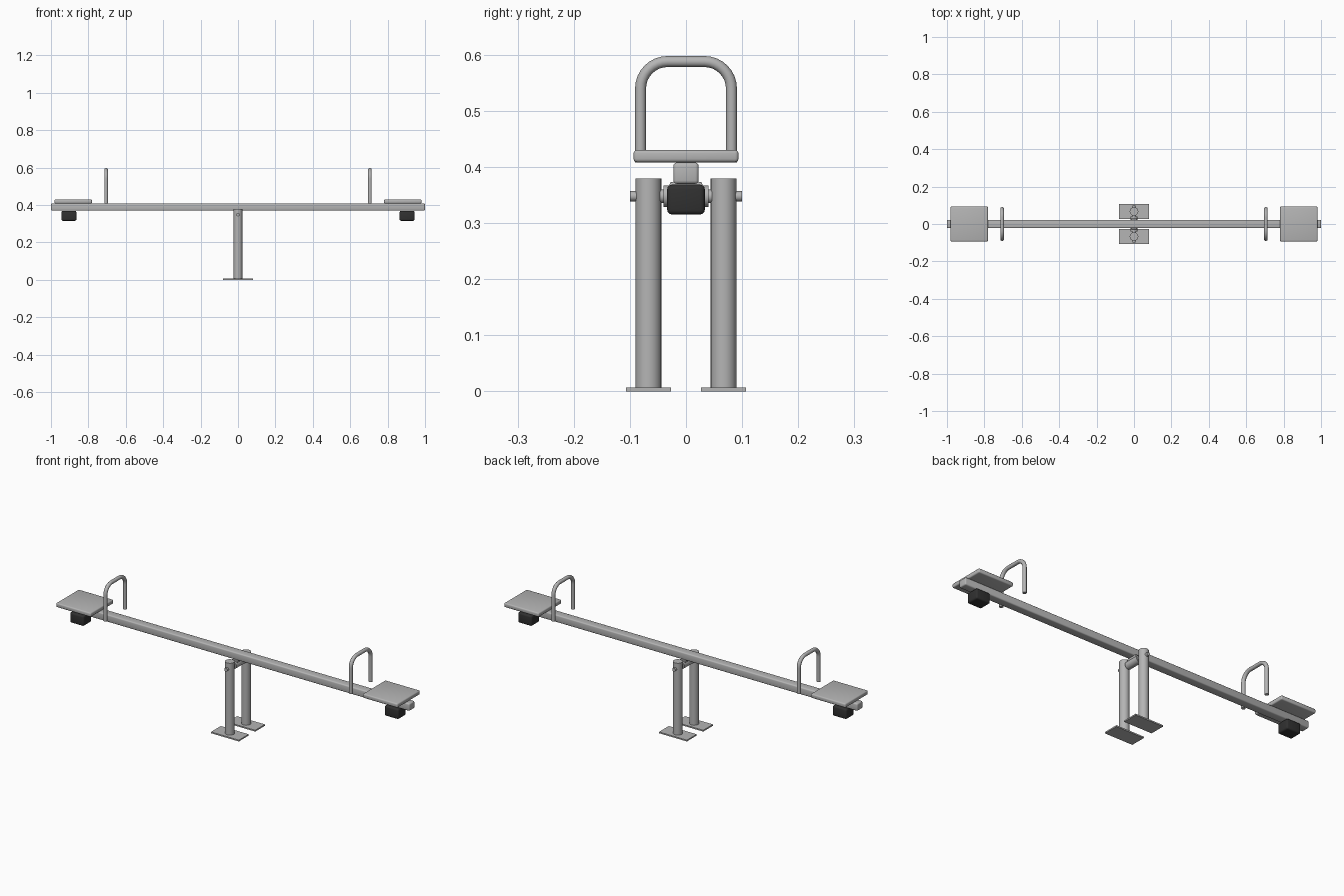
import bpy
import math
from mathutils import Vector

if "Cube" in bpy.data.objects:
    bpy.data.objects.remove(bpy.data.objects["Cube"])


def material(name, rgb, rough):
    m = bpy.data.materials.new(name)
    m.use_nodes = True
    m.diffuse_color = (*rgb, 1)
    bsdf = m.node_tree.nodes["Principled BSDF"]
    bsdf.inputs["Base Color"].default_value = (*rgb, 1)
    bsdf.inputs["Roughness"].default_value = rough
    return m


METAL = material("grey metal", (0.46, 0.46, 0.46), 0.5)
RUBBER = material("black rubber", (0.03, 0.03, 0.03), 0.8)


def finish(name, mat):
    o = bpy.context.object
    o.name = name
    o.data.materials.append(mat)
    bpy.ops.object.shade_smooth_by_angle(angle=math.radians(35))
    return o


def box(name, centre, size, mat=METAL, bevel=0.0, segments=3):
    bpy.ops.mesh.primitive_cube_add(size=1, location=centre)
    bpy.context.object.scale = size
    bpy.ops.object.transform_apply(location=False, rotation=False, scale=True)
    if bevel:
        mod = bpy.context.object.modifiers.new("rounded edges", "BEVEL")
        mod.width = bevel
        mod.segments = segments
        bpy.ops.object.modifier_apply(modifier=mod.name)
    return finish(name, mat)


def rod(name, centre, radius, length, along_y=False, sides=24):
    bpy.ops.mesh.primitive_cylinder_add(
        vertices=sides, radius=radius, depth=length, location=centre,
        rotation=(math.pi / 2 if along_y else 0, 0, 0))
    return finish(name, METAL)


def handle(name, x):
    # Bent tube: straight legs, rounded upper corners
    half, bottom, top, bend = 0.081, 0.408, 0.588, 0.048
    points = [(half, bottom)]
    for side in (1, -1):
        for i in range(9):
            a = math.pi / 2 * (i / 8 if side == 1 else 1 - i / 8)
            points.append((side * (half - bend + bend * math.cos(a)),
                           top - bend + bend * math.sin(a)))
    points.append((-half, bottom))
    curve = bpy.data.curves.new(name, "CURVE")
    curve.dimensions = "3D"
    curve.bevel_depth = 0.0098
    curve.bevel_resolution = 4
    curve.use_fill_caps = True
    path = curve.splines.new("POLY")
    path.points.add(len(points) - 1)
    for p, (y, z) in zip(path.points, points):
        p.co = (x, y, z, 1)
    o = bpy.data.objects.new(name, curve)
    bpy.context.collection.objects.link(o)
    bpy.ops.object.select_all(action="DESELECT")
    o.select_set(True)
    bpy.context.view_layer.objects.active = o
    bpy.ops.object.convert(target="MESH")
    finish(name, METAL)


# Long beam
box("beam", (0, 0, 0.389), (2, 0.045, 0.038), bevel=0.006)

# Seat, handle and bumper at each end
for side, label in ((1, "left"), (-1, "right")):
    box(label + "_seat", (side * 0.881, 0, 0.4195), (0.2, 0.187, 0.022),
        bevel=0.006)
    handle(label + "_handle", side * 0.705)
    box(label + "_bumper", (side * 0.904, 0, 0.342), (0.08, 0.067, 0.053),
        RUBBER, bevel=0.008)

# Post and foot plate on each side of the beam
for side, label in ((-1, "front"), (1, "back")):
    rod(label + "_post", (0, side * 0.067, 0.193), 0.023, 0.374)
    box(label + "_foot_plate", (0, side * 0.067, 0.0035), (0.16, 0.08, 0.007))
    rod(label + "_washer", (0, side * 0.042, 0.348), 0.012, 0.008, True)

# Pivot under the beam
rod("axle", (0, 0, 0.348), 0.009, 0.2, True)
rod("pivot_sleeve", (0, 0, 0.348), 0.019, 0.08, True)
box("beam_saddle", (0, 0, 0.366), (0.03, 0.058, 0.014), bevel=0.003)
